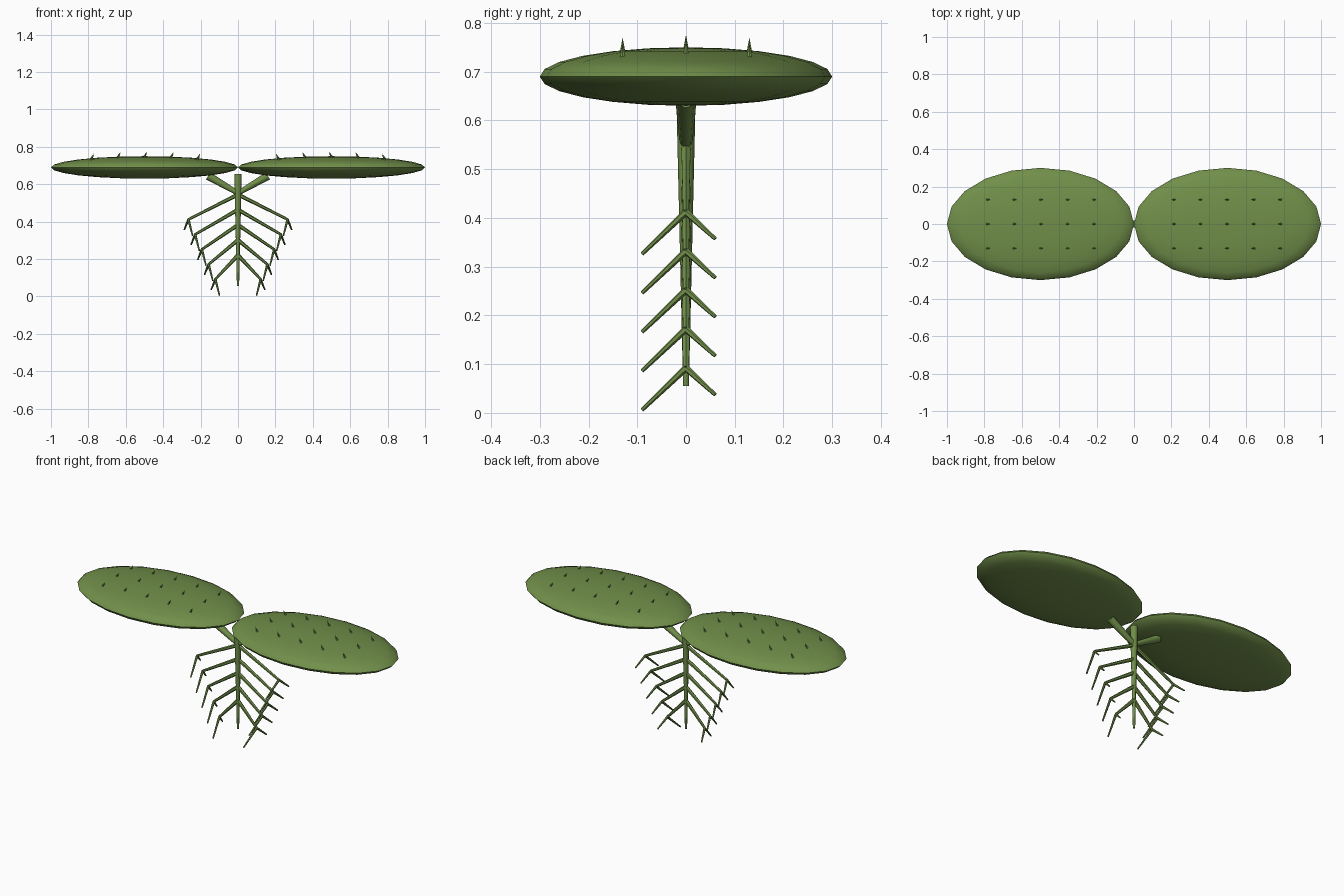
import bpy
import math
from mathutils import Vector

cube = bpy.data.objects.get("Cube")
if cube:
    bpy.data.objects.remove(cube, do_unlink=True)

# One leafy green for the whole plant
green = bpy.data.materials.new("leaf_green")
green.use_nodes = True
colour = (0.165, 0.275, 0.068, 1)
green.diffuse_color = colour
green.node_tree.nodes["Principled BSDF"].inputs["Base Color"].default_value = colour


def finish(name):
    obj = bpy.context.object
    obj.name = name
    obj.data.materials.append(green)
    bpy.ops.object.shade_smooth_by_angle(angle=math.radians(50))
    return obj


def rod(name, start, end, r_start, r_end, sides=8):
    """Tapered rod between two points."""
    start, end = Vector(start), Vector(end)
    axis = end - start
    bpy.ops.mesh.primitive_cone_add(
        vertices=sides, radius1=r_start, radius2=r_end, depth=axis.length,
        location=(start + end) / 2,
        rotation=axis.to_track_quat("Z", "Y").to_euler())
    return finish(name)


LEAF_Z = 0.69
RX, RY, RZ = 0.5, 0.3, 0.06

# Central stem, narrowing downwards
rod("stem", (0, 0, 0.055), (0, 0, 0.655), 0.006, 0.02)

for side, s in (("left", 1), ("right", -1)):
    # Flat oval leaf
    bpy.ops.mesh.primitive_uv_sphere_add(segments=20, ring_count=12, radius=1,
                                         location=(s * RX, 0, LEAF_Z))
    bpy.context.object.scale = (RX, RY, RZ)
    bpy.ops.object.transform_apply(location=False, rotation=False, scale=True)
    finish(f"{side}_leaf")

    # Leaf stalk
    rod(f"{side}_leaf_stalk", (0, 0, 0.552), (s * 0.16, 0, 0.645), 0.013, 0.022)

    # Small thorns leaning towards the stem
    for i in range(-2, 3):
        for j in (-1, 0, 1):
            dx, y = i * 0.142, j * 0.13
            z = LEAF_Z + RZ * math.sqrt(1 - (dx / RX) ** 2 - (y / RY) ** 2)
            rod(f"{side}_thorn", (s * (RX + dx + 0.004), y, z - 0.008),
                (s * (RX + dx - 0.014), y, z + 0.026), 0.007, 0, 6)

    # Drooping root branches, each ending in a front and a back twig
    for i in range(5):
        tip = Vector((s * (0.265 - 0.036 * i), 0, 0.412 - 0.08 * i))
        rod(f"{side}_branch", (0, 0, 0.545 - 0.081 * i), tip, 0.011, 0.007, 6)
        rod(f"{side}_front_twig", tip,
            tip + Vector((-s * 0.022, -0.09, -0.086)), 0.007, 0.004, 6)
        rod(f"{side}_back_twig", tip,
            tip + Vector((s * 0.022, 0.06, -0.055)), 0.007, 0.004, 6)
